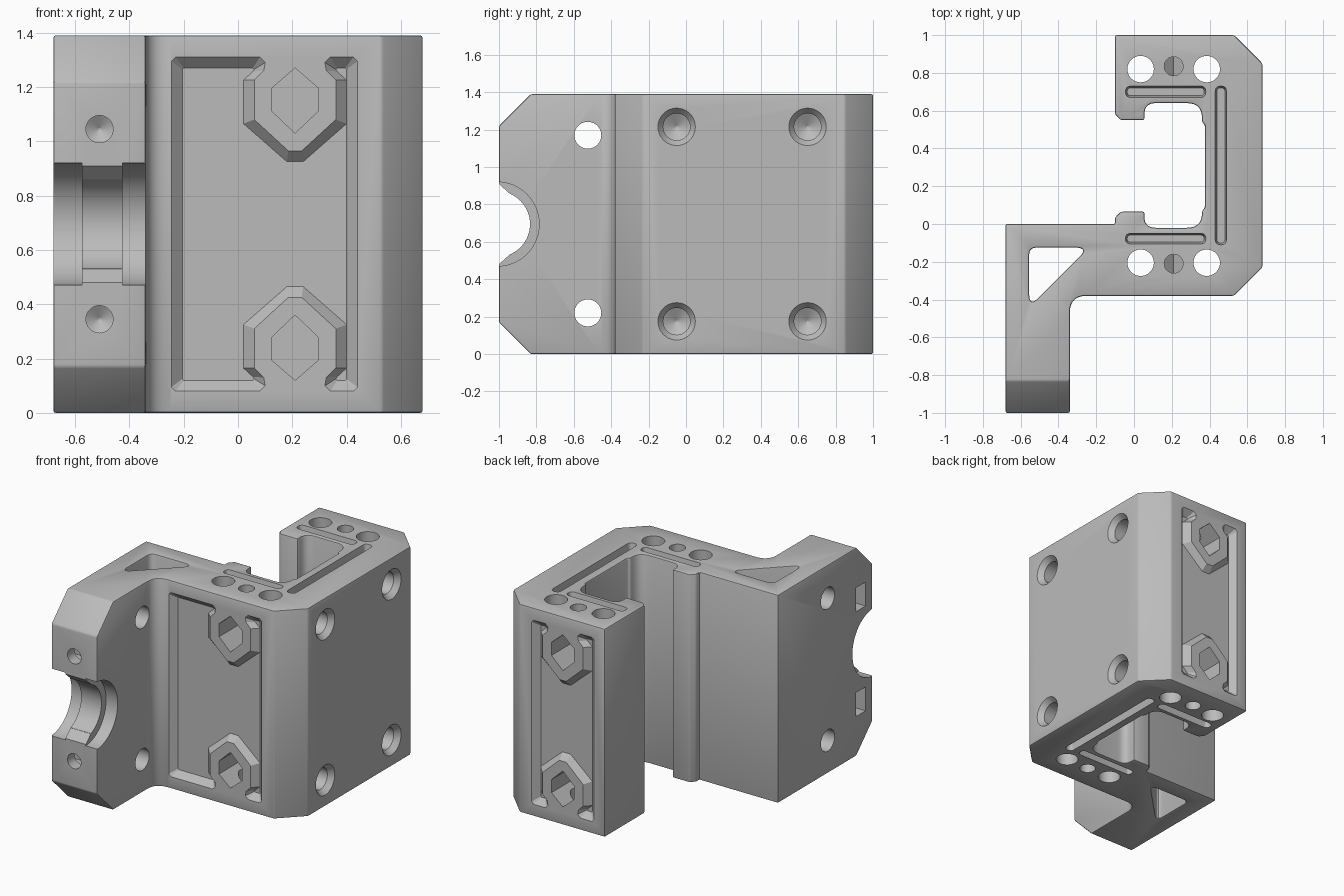
import bpy, bmesh, math
from mathutils import Vector

cube = bpy.data.objects.get("Cube")
if cube:
    bpy.data.objects.remove(cube)

H = 1.39          # overall height
CX = 0.21         # centre of the nut pockets


def solid(name, rings):
    """Closed loft through rings with equal point counts."""
    bm = bmesh.new()
    loops = [[bm.verts.new(p) for p in ring] for ring in rings]
    n = len(loops[0])
    for a, b in zip(loops, loops[1:]):
        for i in range(n):
            j = (i + 1) % n
            bm.faces.new((a[i], a[j], b[j], b[i]))
    bm.faces.new(loops[0][::-1])
    bm.faces.new(loops[-1])
    bmesh.ops.recalc_face_normals(bm, faces=bm.faces[:])
    me = bpy.data.meshes.new(name)
    bm.to_mesh(me)
    bm.free()
    ob = bpy.data.objects.new(name, me)
    bpy.context.collection.objects.link(ob)
    return ob


def place(axis, u, v, w):
    """Point with w along the axis and u, v along the other two."""
    return {"x": (w, u, v), "y": (u, w, v), "z": (u, v, w)}[axis]


def prism(name, axis, outline, w0, w1):
    return solid(name, [[place(axis, u, v, w) for u, v in outline] for w in (w0, w1)])


def bore(name, axis, u, v, steps, n=40):
    """Turned cutter: steps are (position along axis, radius)."""
    ang = [2 * math.pi * i / n for i in range(n)]
    return solid(name, [[place(axis, u + r * math.cos(a), v + r * math.sin(a), w)
                         for a in ang] for w, r in steps])


def rounded(corners, seg=7):
    """Round each corner (x, y, d), starting the curve d before it."""
    out = []
    for i, (x, y, d) in enumerate(corners):
        p = Vector((x, y))
        if not d:
            out.append(p)
            continue
        a = p + (Vector(corners[i - 1][:2]) - p).normalized() * d
        b = p + (Vector(corners[(i + 1) % len(corners)][:2]) - p).normalized() * d
        for k in range(seg + 1):
            t = k / seg
            out.append(a * (1 - t) ** 2 + p * 2 * t * (1 - t) + b * t * t)
    return out


def activate(ob):
    bpy.ops.object.select_all(action="DESELECT")
    ob.select_set(True)
    bpy.context.view_layer.objects.active = ob


def cut(cutter):
    mod = body.modifiers.new("cut", "BOOLEAN")
    mod.operation, mod.solver, mod.object = "DIFFERENCE", "EXACT", cutter
    activate(body)
    bpy.ops.object.modifier_apply(modifier=mod.name)
    bpy.data.objects.remove(cutter)


# Main bracket: clamp channel with an offset arm
outline = rounded([
    (-.68, -1, 0), (-.34, -1, 0), (-.34, -.38, .09), (.53, -.38, 0), (.68, -.23, 0),
    (.68, .85, 0), (.53, 1, 0), (-.1, 1, 0), (-.1, .58, 0), (-.07, .55, 0),
    (.055, .55, 0), (.055, .64, .06), (.36, .64, .08), (.36, .54, 0), (.375, .525, 0),
    (.375, .085, 0), (.36, .07, 0), (.36, -.02, .08), (.055, -.02, .06),
    (.055, .065, 0), (-.07, .065, 0), (-.1, .035, 0), (-.1, 0, 0), (-.68, 0, 0)])
body = prism("clamp_bracket", "z", outline, 0, H)

# Sloped arm tip, top and bottom, and the triangular lightening hole
for f in (lambda z: z, lambda z: H - z):
    cut(prism("tip_cutter", "x", [(-1.1, f(1.12)), (-.73, f(1.49)), (-1.1, f(1.49))], -.8, -.2))
cut(prism("triangle_cutter", "z", rounded(
    [(-.555, -.125, .04), (-.555, -.44, .07), (-.24, -.125, .07)]), -.1, H + .1))

# Soft outer edges
bev = body.modifiers.new("soft_edges", "BEVEL")
bev.width, bev.segments, bev.limit_method = .009, 2, "ANGLE"
bev.angle_limit = math.radians(35)
bev.use_clamp_overlap = False
activate(body)
bpy.ops.object.modifier_apply(modifier=bev.name)

# Half-round rod seat with a raised rib in the middle
MID = H / 2
cut(bore("rib_cutter", "x", -1.01, MID, [(-.8, .176), (-.2, .176)], 64))
for x0, x1 in ((-.8, -.575), (-.425, -.2)):
    cut(bore("seat_cutter", "x", -1.01, MID, [(x0, .225), (x1, .225)], 64))
cut(prism("rib_lead_in_cutter", "x", [(-1.05, MID - .26), (-.945, MID - .165),
    (-.945, MID + .165), (-1.05, MID + .26)], -.575, -.425))

# Parts mirrored between the top and the bottom
for f in (lambda z: z, lambda z: H - z):
    # Arm: cross holes, front screw holes and side nut slots
    cut(bore("arm_hole_cutter", "x", -.525, f(1.17), [(-.8, .072), (-.2, .072)]))
    cut(bore("screw_hole_cutter", "y", -.51, f(1.045), [(-1.1, .05), (-.72, .05), (-.69, .004)]))
    slot = [(-.925, f(.965)), (-.825, f(.965)), (-.825, f(1.125)), (-.925, f(1.125))]
    cut(prism("nut_slot_cutter", "x", slot, -.8, -.43))
    # Countersunk holes in the side wall
    for y in (-.05, .65):
        cut(bore("side_hole_cutter", "x", y, f(1.215),
                 [(.7, .102), (.68, .1), (.645, .072), (.51, .072), (.47, .004)]))
    # Nut pockets and their screw holes
    hexagon = [(CX + sx * .084, f(1.15 + sz)) for sx, sz in
               ((0, .12), (1, .047), (1, -.04), (0, -.12), (-1, -.04), (-1, .047))]
    for y0, y1, yc in ((-.5, -.15, -.21), (1.1, .78, .835)):
        cut(prism("nut_pocket_cutter", "y", hexagon, y0, y1))
        cut(bore("pocket_hole_cutter", "z", CX, yc, [(f(1.17), .05), (f(1.5), .05)]))
    # Shallow end grooves
    for x0, x1, y0, y1 in ((-.045, .38, -.105, -.05), (-.045, .38, .67, .73), (.43, .49, -.11, .73)):
        rings = []
        for z, g in ((1.4, -.002), (H - .012, .002), (H - .06, .009)):
            a, b, c, d = x0 + g, x1 - g, y0 + g, y1 - g
            r = min(b - a, d - c) * .49
            rings.append([(x, y, f(z)) for x, y in rounded(
                [(a, c, r), (b, c, r), (b, d, r), (a, d, r)])])
        cut(solid("end_groove_cutter", rings))

# Through holes along the clamp
for x in (.035, .385):
    for y in (-.205, .82):
        cut(bore("long_hole_cutter", "z", x, y, [(-.1, .07), (H + .1, .07)]))

# Recessed panels with raised bosses around the pockets: (rim, floor) pairs
boss = [((.08, 1.31), (.055, 1.27)), ((.10, 1.29), (.06, 1.265)), ((.095, 1.26), (.055, 1.257)),
        ((.06, 1.225), (.02, 1.225)), ((.06, 1.08), (.02, 1.065)), ((.185, .965), (.18, .925))]
for face_y, s, left in ((-.38, 1, -.245), (1, -1, -.02)):
    half = [((left, 1.295), (left + .04, 1.265)), ((left + .015, 1.31), (left + .045, 1.27))] + boss
    half += [tuple((2 * CX - x, z) for x, z in pair) for pair in reversed(boss)]
    half += [((.425, 1.31), (.395, 1.27)), ((.44, 1.295), (.4, 1.265))]
    loop = half + [tuple((x, H - z) for x, z in pair) for pair in reversed(half)]
    rim = [(x, face_y, z) for (x, z), _ in loop]
    above = [(x, face_y - s * .02, z) for x, _, z in rim]
    floor = [(x, face_y + s * .04, z) for _, (x, z) in loop]
    cut(solid("panel_cutter", [above, rim, floor]))

# Finish: one plain grey
grey = bpy.data.materials.new("plain grey")
grey.use_nodes = True
grey.diffuse_color = (.5, .5, .5, 1)
grey.node_tree.nodes["Principled BSDF"].inputs["Base Color"].default_value = (.5, .5, .5, 1)
body.data.materials.clear()
body.data.materials.append(grey)
for p in body.data.polygons:
    p.material_index = 0
activate(body)
bpy.ops.object.shade_smooth_by_angle(angle=math.radians(25))
